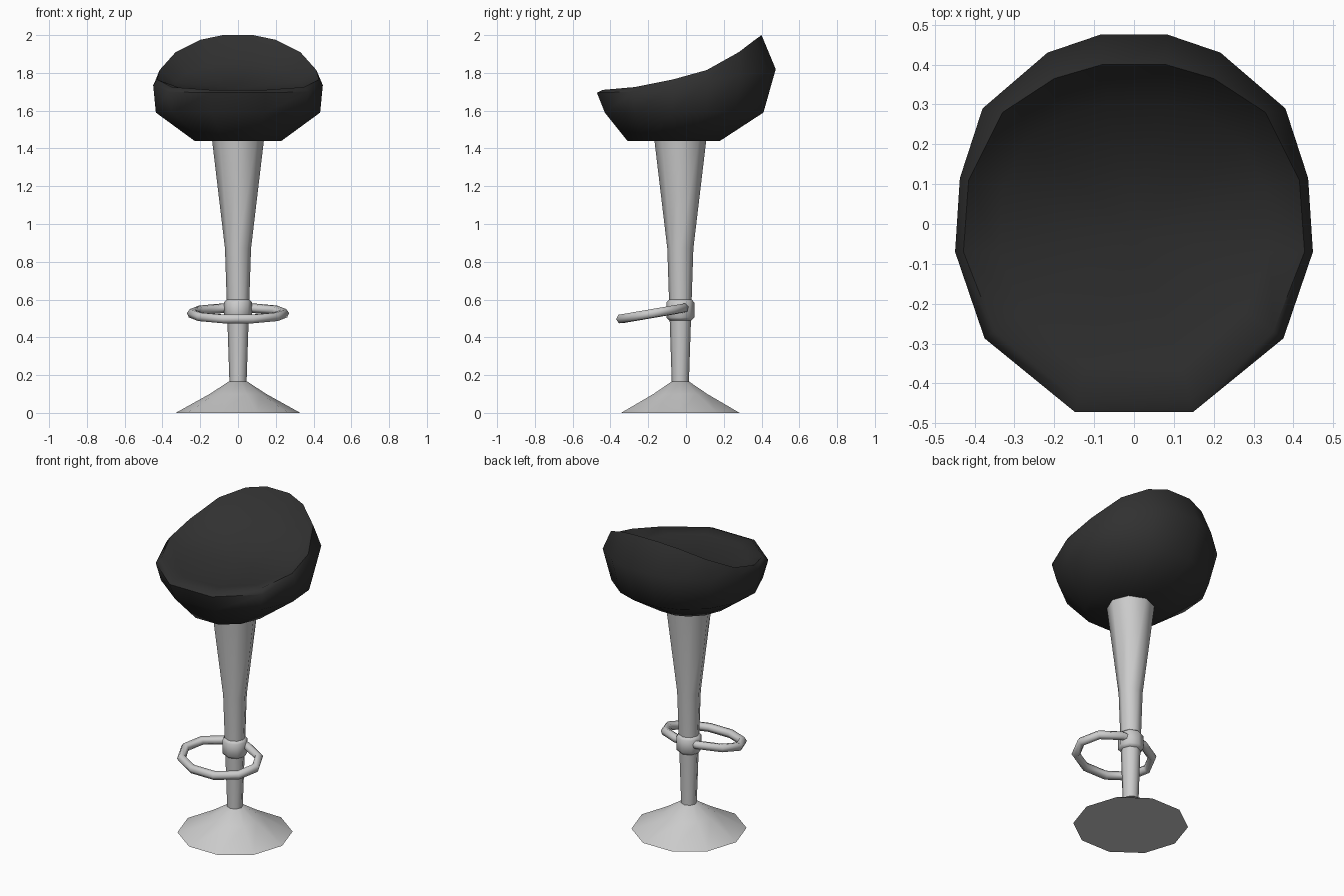
import bpy, bmesh
from math import cos, sin, pi, radians

if "Cube" in bpy.data.objects:
    bpy.data.objects.remove(bpy.data.objects["Cube"])

CY = -0.03  # y of the column axis


def loft(name, rings, angle, colour=None, tip=None):
    """Bridge closed rings in order; cap the ends (last one as a fan if tip is given)."""
    bm = bmesh.new()
    loops = [[bm.verts.new(p) for p in ring] for ring in rings]
    n = len(loops[0])
    for a, b in zip(loops, loops[1:]):
        for i in range(n):
            j = (i + 1) % n
            bm.faces.new((a[i], a[j], b[j], b[i]))
    bm.faces.new(loops[0][::-1])
    if tip:
        t = bm.verts.new(tip)
        for i in range(n):
            bm.faces.new((loops[-1][i], loops[-1][(i + 1) % n], t))
    else:
        bm.faces.new(loops[-1])
    bmesh.ops.recalc_face_normals(bm, faces=bm.faces)
    mesh = bpy.data.meshes.new(name)
    bm.to_mesh(mesh)
    bm.free()
    obj = bpy.data.objects.new(name, mesh)
    bpy.context.collection.objects.link(obj)
    if colour:
        mat = bpy.data.materials.new(name + "_colour")
        mat.diffuse_color = colour
        mat.use_nodes = True
        mat.node_tree.nodes["Principled BSDF"].inputs["Base Color"].default_value = mat.diffuse_color
        mesh.materials.append(mat)
    smooth(obj, angle)
    return obj


def smooth(obj, angle):
    bpy.ops.object.select_all(action='DESELECT')
    bpy.context.view_layer.objects.active = obj
    obj.select_set(True)
    bpy.ops.object.shade_smooth_by_angle(angle=radians(angle))


def lathe(name, profile, n, angle):
    return loft(name, [[(r * cos(2 * pi * i / n), CY + r * sin(2 * pi * i / n), z)
                        for i in range(n)] for r, z in profile], angle)


def mirrored(half, z=None):
    """Right half of a ring, front to back, completed with its left half."""
    pts = [(p[0], p[1], p[2] if z is None else z) for p in half]
    return pts + [(-x, y, h) for x, y, h in reversed(pts)]


# Seat: underside, shell, rim and dished cushion
bottom = [(.08, -.31), (.18, -.23), (.23, -.11), (.23, -.02), (.19, .08), (.12, .15), (.05, .18)]
lower = [(.14, -.43), (.35, -.27), (.435, -.07), (.42, .11), (.34, .26), (.2, .37), (.08, .41)]
outer = [(.148, -.472, 1.695), (.375, -.287, 1.70), (.449, -.07, 1.735), (.437, .115, 1.76),
         (.38, .29, 1.79), (.217, .43, 1.81), (.085, .475, 1.82)]
rim = [(.143, -.44, 1.71), (.35, -.27, 1.725), (.428, -.07, 1.765), (.415, .11, 1.815),
       (.33, .28, 1.91), (.2, .365, 1.975), (.08, .4, 2.0)]
inner = [(.12, -.36, 1.705), (.28, -.22, 1.71), (.34, -.07, 1.725), (.33, .09, 1.75),
         (.27, .21, 1.80), (.17, .275, 1.835), (.07, .3, 1.85)]
loft("seat", [mirrored(bottom, 1.44), mirrored(lower, 1.59), mirrored(outer),
              mirrored(rim), mirrored(inner)], 60, (.03, .03, .03, 1), (0, -.03, 1.715))

# Tapered column, flared foot and collar
lathe("column", [(.045, .15), (.069, .87), (.138, 1.45)], 8, 50)
lathe("base", [(.33, 0), (.15, .1), (.05, .165)], 10, 40)
lathe("collar", [(.06, .49), (.074, .505), (.074, .585), (.06, .6)], 8, 50)

# Tilted oval foot ring passing through the collar
curve = bpy.data.curves.new("foot_ring", 'CURVE')
curve.dimensions = '3D'
curve.bevel_depth = 0.026
curve.bevel_resolution = 1
spline = curve.splines.new('POLY')
spline.points.add(9)
for i, p in enumerate(spline.points):
    a = 2 * pi * i / 10
    p.co = (.245 * cos(a), -.178 + .175 * sin(a), .526 + .03 * sin(a), 1)
spline.use_cyclic_u = True
ring = bpy.data.objects.new("foot_ring", curve)
bpy.context.collection.objects.link(ring)
bpy.ops.object.select_all(action='DESELECT')
bpy.context.view_layer.objects.active = ring
ring.select_set(True)
bpy.ops.object.convert(target='MESH')
smooth(bpy.context.view_layer.objects.active, 65)
